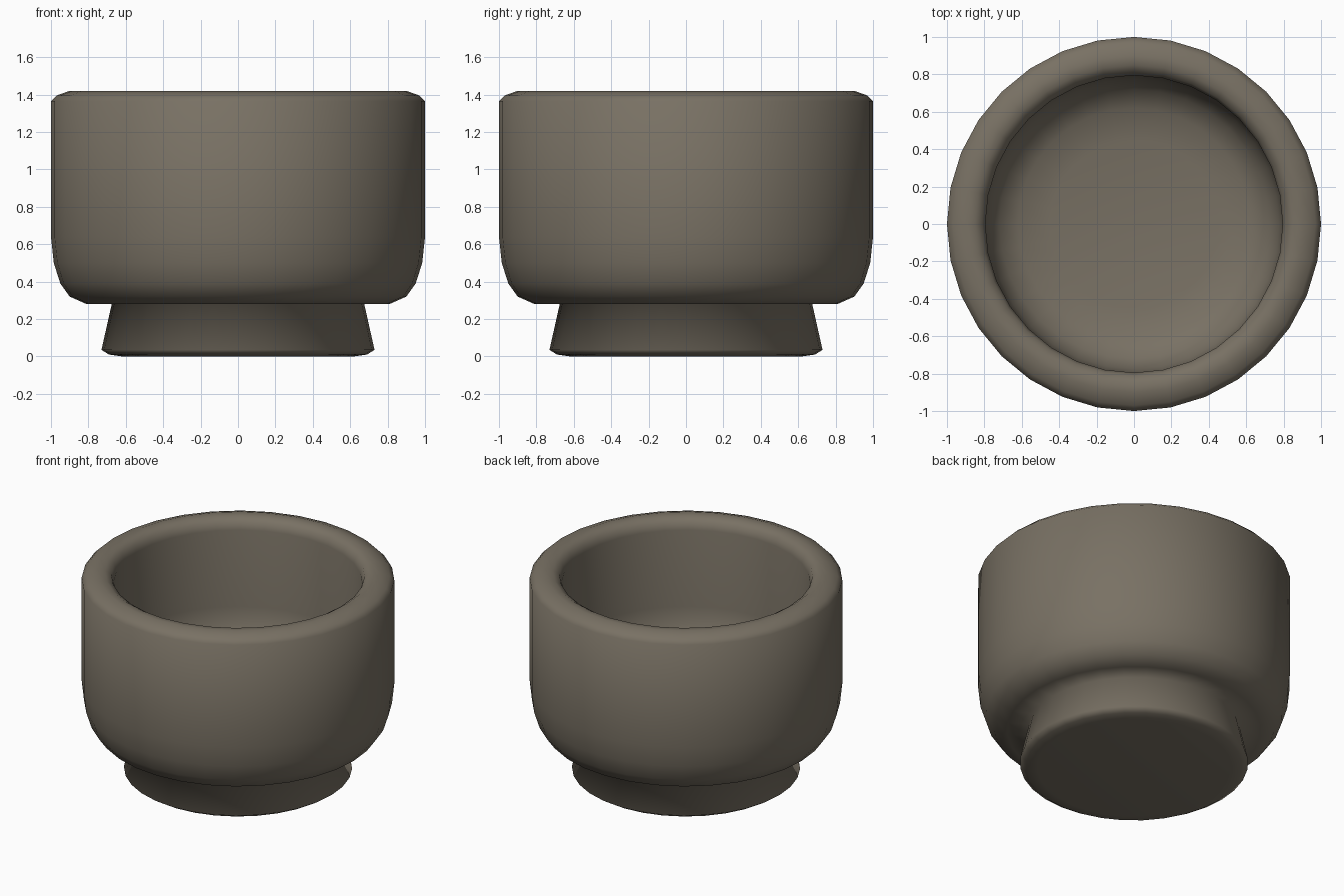
import bpy, bmesh, math

if "Cube" in bpy.data.objects:
    bpy.data.objects.remove(bpy.data.objects["Cube"])

SEGMENTS = 32

clay = bpy.data.materials.new("grey_brown_clay")
clay.diffuse_color = (0.19, 0.165, 0.127, 1)
clay.use_nodes = True
clay.node_tree.nodes["Principled BSDF"].inputs["Base Color"].default_value = clay.diffuse_color


def lathe(name, profile):
    """Spin an (r, z) profile round z; ends on the axis are closed with a fan."""
    bm = bmesh.new()
    rings = []
    for r, z in profile:
        if r == 0:
            rings.append([bm.verts.new((0, 0, z))] * SEGMENTS)
        else:
            rings.append([bm.verts.new((r * math.cos(math.tau * i / SEGMENTS),
                                        r * math.sin(math.tau * i / SEGMENTS), z))
                          for i in range(SEGMENTS)])
    for a, b in zip(rings, rings[1:]):
        for i in range(SEGMENTS):
            j = (i + 1) % SEGMENTS
            bm.faces.new(list(dict.fromkeys((a[i], a[j], b[j], b[i]))))
    bmesh.ops.recalc_face_normals(bm, faces=bm.faces)
    mesh = bpy.data.meshes.new(name)
    bm.to_mesh(mesh)
    bm.free()
    mesh.materials.append(clay)
    mesh.polygons.foreach_set("use_smooth", [True] * len(mesh.polygons))
    ob = bpy.data.objects.new(name, mesh)
    bpy.context.collection.objects.link(ob)
    return ob


# Foot, rounded body, thick rim and hollow inside as one profile
lathe("bowl", [
    (0, 0), (0.62, 0), (0.69, 0.01), (0.73, 0.035),        # flared foot
    (0.675, 0.28), (0.81, 0.28),                           # underside
    (0.90, 0.32), (0.95, 0.39), (0.985, 0.50), (1.0, 0.64),  # rounded belly
    (1.0, 1.365), (0.97, 1.395), (0.90, 1.42),             # wall and rim
    (0.85, 1.415), (0.81, 1.39), (0.795, 1.34),
    (0.795, 0.80), (0.775, 0.68), (0.72, 0.58), (0.62, 0.52),  # inside
    (0.45, 0.49), (0, 0.48),
])
